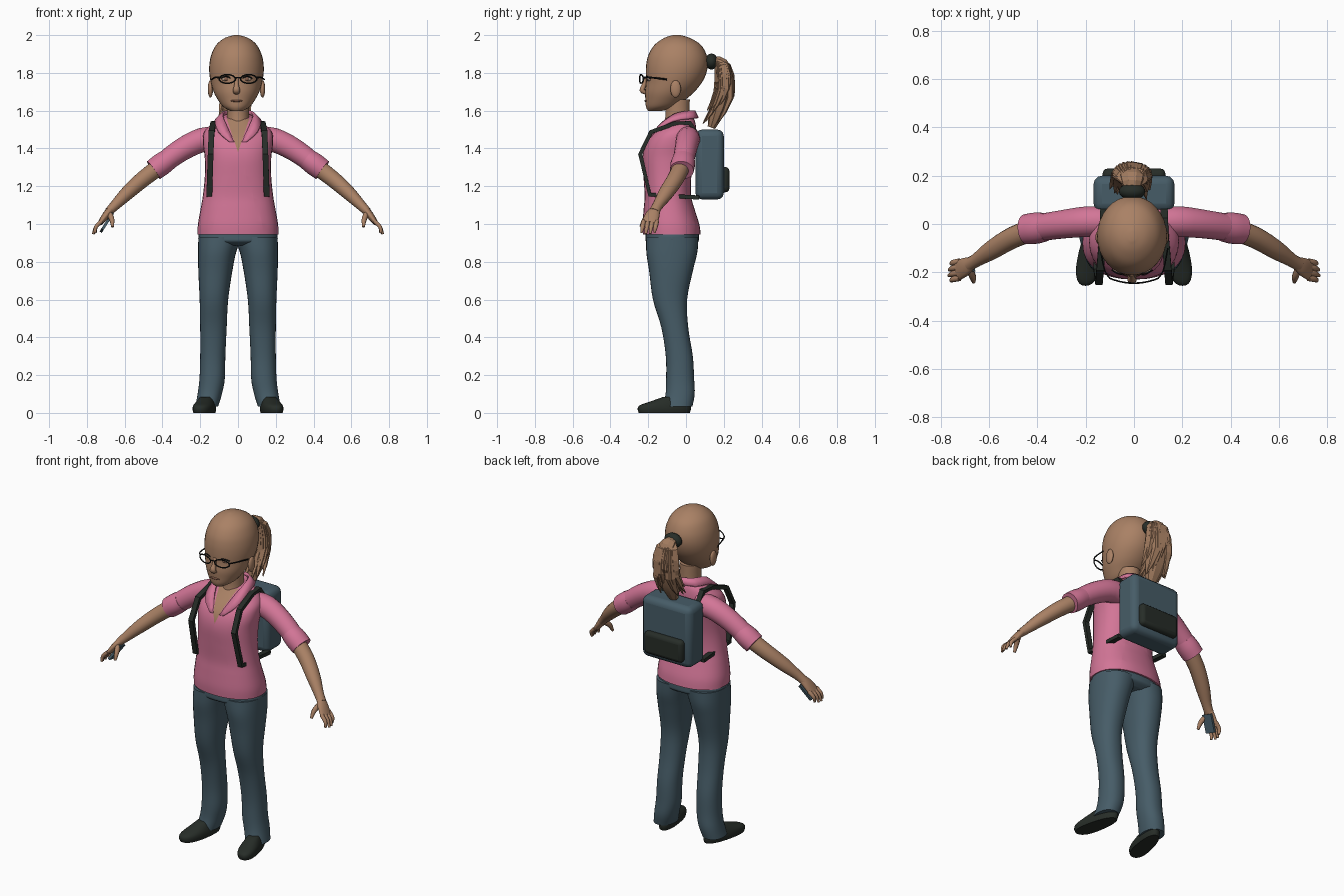
import bpy, bmesh, math, random
from mathutils import Vector

if "Cube" in bpy.data.objects:
    bpy.data.objects.remove(bpy.data.objects["Cube"])
random.seed(4)


def material(name, *rgb):
    m = bpy.data.materials.new(name)
    m.use_nodes = True
    m.diffuse_color = (*rgb, 1)
    m.node_tree.nodes["Principled BSDF"].inputs["Base Color"].default_value = (*rgb, 1)
    return m


SKIN = material("skin", .40, .22, .13)
HAIR = material("hair", .36, .2, .115)
PINK = material("pink shirt", .65, .18, .31)
DENIM = material("blue grey cloth", .062, .108, .137)
DARK = material("dark fabric", .02, .026, .021)
BLACK = material("black frame", .006, .007, .007)
EYE = material("eye tan", .5, .36, .27)
LIP = material("lip brown", .24, .11, .07)


def finish(name, bm, mat, angle=45):
    bmesh.ops.recalc_face_normals(bm, faces=bm.faces)
    mesh = bpy.data.meshes.new(name)
    bm.to_mesh(mesh)
    bm.free()
    mesh.materials.append(mat)
    for p in mesh.polygons:
        p.use_smooth = angle > 0
    if angle > 0:
        mesh.set_sharp_from_angle(angle=math.radians(angle))
    ob = bpy.data.objects.new(name, mesh)
    bpy.context.collection.objects.link(ob)
    return ob


def skin_rings(rings):
    """Join rings of points into a capped tube."""
    bm = bmesh.new()
    vs = [[bm.verts.new(p) for p in ring] for ring in rings]
    n = len(vs[0])
    for a, b in zip(vs, vs[1:]):
        for i in range(n):
            j = (i + 1) % n
            bm.faces.new((a[i], a[j], b[j], b[i]))
    bm.faces.new(vs[0])
    bm.faces.new(vs[-1])
    return bm


def smooth_rows(rows, steps):
    """Catmull-Rom interpolation of table rows."""
    out = []
    for i in range(len(rows) - 1):
        p = [rows[max(0, min(len(rows) - 1, i + k))] for k in (-1, 0, 1, 2)]
        for s in range(steps):
            t = s / steps
            out.append([b + .5 * t * (c - a + t * (2*a - 5*b + 4*c - d + t * (3*(b - c) + d - a)))
                        for a, b, c, d in zip(*p)])
    return out + [list(rows[-1])]


def loft(rows, power=1, tilt=lambda z: 0, steps=4, n=32):
    """Stack of ovals from rows of height, front, back, right and left limits."""
    def signed(v):
        return math.copysign(abs(v) ** power, v)
    rings = []
    for z, f, b, x0, x1 in smooth_rows(rows, steps):
        ring = []
        for i in range(n):
            a = math.tau * i / n
            y = signed(math.sin(a)) * (b - f) / 2
            ring.append(((x0 + x1) / 2 + signed(math.cos(a)) * (x1 - x0) / 2, (f + b) / 2 + y, z + tilt(z) * y))
        rings.append(ring)
    return skin_rings(rings)


def even(rows, cx=0):
    return [(z, f, b, cx - w, cx + w) for z, f, b, w in rows]


def tube(points, sizes, n=12, ref=(0, 1, 0), steps=3, side=1):
    """Swept oval; sizes are half widths along ref and across it."""
    rows = smooth_rows([(*p, *s) for p, s in zip(points, sizes)], steps)
    pos = [Vector((side * r[0], r[1], r[2])) for r in rows]
    rings, k = [], 1 / math.cos(math.pi / n)
    for i, (p, r) in enumerate(zip(pos, rows)):
        d = (pos[min(i + 1, len(pos) - 1)] - pos[max(i - 1, 0)]).normalized()
        u = Vector(ref)
        u = (u - d * u.dot(d)).normalized()
        w = d.cross(u)
        angles = [math.tau * (j + .5) / n for j in range(n)]
        rings.append([p + k * (u * math.cos(a) * r[3] + w * math.sin(a) * r[4]) for a in angles])
    return skin_rings(rings)


def ball(name, loc, size, mat):
    bm = bmesh.new()
    bmesh.ops.create_uvsphere(bm, u_segments=20, v_segments=12, radius=1)
    for v in bm.verts:
        v.co = Vector(loc) + Vector(a * b for a, b in zip(v.co, size))
    return finish(name, bm, mat, 180)


def box(name, loc, size, mat, bevel):
    bm = bmesh.new()
    bmesh.ops.create_cube(bm, size=1)
    for v in bm.verts:
        v.co = Vector(loc) + Vector(a * b for a, b in zip(v.co, size))
    ob = finish(name, bm, mat, 30)
    mod = ob.modifiers.new("round", "BEVEL")
    mod.width, mod.segments = bevel, 3
    return ob


def both(name):
    return (("left_" + name, 1), ("right_" + name, -1))


# Head, neck and face
HX = -.008
head = [(1.598, -.2, -.13, .03), (1.62, -.212, -.05, .07), (1.66, -.215, 0, .1), (1.7, -.217, .045, .121),
        (1.75, -.212, .085, .136), (1.8, -.213, .108, .144), (1.85, -.21, .116, .143), (1.9, -.197, .107, .132),
        (1.95, -.165, .077, .106), (1.985, -.115, .02, .062), (2, -.07, -.03, .012)]
finish("head", loft(even(head, HX)), SKIN, 80)
neck = [(1.46, -.13, .03, .07), (1.56, -.11, .02, .058), (1.66, -.11, .02, .06)]
finish("neck", loft(even(neck)), SKIN)
finish("nose", tube([(HX, -.207, 1.775), (HX, -.222, 1.735), (HX, -.232, 1.708), (HX, -.21, 1.692)],
                    [(.01, .01), (.012, .012), (.014, .019), (.008, .014)], ref=(0, 1, .2)), SKIN, 80)
ball("mouth", (HX, -.212, 1.652), (.032, .008, .006), LIP)
for name, s in both(""):
    ball(name + "ear", (HX + s * .138, -.055, 1.715), (.014, .028, .046), SKIN)
    ball(name + "eye", (s * .055 + HX, -.192, 1.768), (.024, .012, .012), EYE)
    ball(name + "iris", (s * .055 + HX, -.201, 1.768), (.009, .006, .01), LIP)
    finish(name + "eyelid", tube([(s * x + HX, y, z) for x, y, z in
           ((.028, -.205, 1.77), (.055, -.207, 1.782), (.084, -.19, 1.77))], [(.003, .003)] * 3, n=6), BLACK)
    # Glasses
    rim = bmesh.new()
    rings = []
    for i in range(24):
        a, ring = math.tau * i / 24, []
        for j in range(6):
            t = math.tau * j / 6
            r = .004 * math.cos(t)
            x = .057 + (.043 + r) * math.cos(a)
            ring.append(rim.verts.new((s * x, -.245 + x * x * 2 + .004 * math.sin(t), 1.768 + (.023 + r) * math.sin(a))))
        rings.append(ring)
    for i in range(24):
        for j in range(6):
            a, b, k = rings[i - 1], rings[i], (j + 1) % 6
            rim.faces.new((a[j], a[k], b[k], b[j]))
    finish(name + "glasses_rim", rim, BLACK)
    finish(name + "glasses_arm", tube([(.1, -.225, 1.775), (.122, -.19, 1.776), (.14, -.1, 1.765)],
                                      [(.003, .004)] * 3, n=6, ref=(1, 0, 0), side=s), BLACK)
finish("glasses_bridge", tube([(-.016, -.244, 1.772), (0, -.246, 1.776), (.016, -.244, 1.772)],
                              [(.003, .003)] * 3, n=6), BLACK)

# Ponytail: a core, ragged locks and the hair tie
tail = [(HX, .135, 1.86), (HX, .19, 1.845), (HX, .212, 1.76), (HX, .172, 1.62), (HX, .135, 1.51)]
finish("ponytail_core", tube(tail, [(.025, .03), (.035, .05), (.035, .06), (.045, .06), (.02, .03)],
                             n=9, ref=(0, 1, .3)), HAIR, 20)
for i in range(22):
    a = math.tau * i / 22
    cx, cy = math.cos(a), math.sin(a)
    drop = random.uniform(.1, 1)
    z = 1.72 - .2 * drop
    flare = random.uniform(.8, 1.3)
    lean = .195 - .065 * drop
    pts = [(HX, .15, 1.865), (HX + .045 * cx, .195 + .025 * cy, 1.835),
           (HX + .062 * cx, .203 + .04 * cy, (1.8 + z) / 2),
           (HX + .075 * cx * flare, lean + .045 * cy, z)]
    finish("ponytail_lock", tube(pts, [(.012, .012), (.016, .02), (.015, .022), (.002, .002)],
                                 n=5, ref=(.2, 1, .1), steps=2), HAIR, 0)
ball("hair_tie", (HX, .135, 1.86), (.055, .034, .042), DARK)

# Shirt body with the open neck cut in as skin
shirt = [(.945, -.228, .078, .214), (1, -.23, .07, .212), (1.08, -.224, .045, .198), (1.15, -.219, .027, .186),
         (1.25, -.225, .028, .176), (1.35, -.23, .045, .176), (1.42, -.216, .056, .185), (1.48, -.182, .055, .182),
         (1.52, -.15, .05, .15), (1.548, -.125, .04, .105), (1.57, -.105, .035, .075)]
bm = loft(even(shirt), .88, lambda z: max(0, z - 1.45) * 2)
V_LOW, V_SLOPE = 1.38, .34
for s in (1, -1):
    bmesh.ops.bisect_plane(bm, geom=bm.verts[:] + bm.edges[:] + bm.faces[:],
                           plane_co=(0, 0, V_LOW), plane_no=(s, 0, -V_SLOPE))
body = finish("shirt_body", bm, PINK, 60)
body.data.materials.append(SKIN)
for p in body.data.polygons:
    c = p.center
    if c.y < -.05 and c.z > V_LOW and abs(c.x) < V_SLOPE * (c.z - V_LOW):
        p.material_index = 1

# Collar, sleeves, cuffs and arms
inner = [(0, .045, 1.597), (.06, .02, 1.597), (.08, -.06, 1.58), (.062, -.135, 1.525), (.02, -.205, 1.43)]
outer = [(0, .062, 1.56), (.09, .035, 1.56), (.12, -.07, 1.545), (.105, -.165, 1.49), (.045, -.21, 1.435)]
sleeve = [(.1, .01, 1.45), (.19, .01, 1.445), (.3, -.002, 1.392), (.41, -.018, 1.312)]
cuff = [(.365, -.012, 1.345), (.405, -.017, 1.316), (.447, -.022, 1.285)]
arm = [(.4, -.018, 1.315), (.5, -.055, 1.24), (.585, -.105, 1.165), (.65, -.148, 1.1), (.685, -.168, 1.065)]
for name, s in both(""):
    bm = bmesh.new()
    lines = [[bm.verts.new((s * x, y, z)) for x, y, z in smooth_rows(line, 3)] for line in (inner, outer)]
    for i in range(len(lines[0]) - 1):
        bm.faces.new((lines[0][i], lines[0][i + 1], lines[1][i + 1], lines[1][i]))
    collar = finish(name + "collar", bm, PINK)
    mod = collar.modifiers.new("thickness", "SOLIDIFY")
    mod.thickness, mod.offset = .012, 0
    finish(name + "sleeve", tube(sleeve, [(.06, .065), (.063, .064), (.058, .06), (.055, .054)], 20, side=s), PINK, 60)
    finish(name + "cuff", tube(cuff, [(.058, .056), (.064, .06), (.062, .058)], 20, side=s), PINK, 50)
    finish(name + "forearm", tube(arm, [(.046, .045), (.044, .043), (.04, .037), (.028, .027), (.028, .022)],
                                  16, side=s), SKIN, 60)
    palm = [(.675, -.162, 1.075), (.7, -.178, 1.045), (.73, -.192, 1.005)]
    finish(name + "palm", tube(palm, [(.027, .02), (.038, .019), (.042, .013)], 14, side=s), SKIN, 60)
    for i in range(4):
        y = -.224 + .023 * i
        reach = (.0, .01, .008, -.004)[i]
        path = [(.722, y, 1.015), (.752, y - .006, .985), (.757 + reach, y - .012, .952 - reach / 2)]
        finish(name + "finger", tube(path, [(.012, .011), (.011, .01), (.006, .006)], 8, side=s), SKIN, 60)
    thumb = [(.682, -.185, 1.055), (.668, -.218, 1.025), (.664, -.24, .985)]
    finish(name + "thumb", tube(thumb, [(.014, .016), (.013, .013), (.007, .007)], 8, ref=(1, 0, 0), side=s), SKIN, 60)
finish("handheld_device", tube([(.668, -.165, 1.05), (.722, -.197, .965)], [(.032, .007)] * 2, 4,
                               steps=1, side=-1), DENIM, 30)

# Trousers and shoes
hips = [(.975, -.212, .066, .2), (.93, -.215, .068, .21), (.905, -.21, .064, .205), (.885, -.17, .03, .17)]
finish("trouser_hips", loft(even(hips), .88), DENIM, 60)
leg = [(.93, -.21, .066, -.02, .21), (.85, -.21, .06, .01, .211), (.75, -.195, .036, .03, .21),
       (.6, -.175, .006, .052, .203), (.45, -.13, .012, .06, .2), (.3, -.107, .036, .067, .2),
       (.18, -.105, .043, .07, .204), (.1, -.108, .046, .085, .214), (.035, -.122, .034, .105, .226)]
shoe = [(0, -.25, .02, .045), (.02, -.256, .026, .048), (.04, -.245, .025, .046), (.06, -.19, .02, .04),
        (.085, -.12, .01, .03)]
for name, s in both(""):
    bm = loft(leg, .9)
    for v in bm.verts:
        v.co.x *= s
    finish(name + "trouser_leg", bm, DENIM, 60)
    bm = loft(even(shoe), .85)
    for v in bm.verts:
        v.co.x = s * (v.co.x * (1 - v.co.y) + .153 - .19 * v.co.y)
    finish(name + "shoe", bm, DARK, 50)

# Backpack with pocket and straps
box("backpack", (0, .125, 1.315), (.335, .15, .37), DENIM, .035)
box("backpack_pocket", (0, .2, 1.235), (.26, .06, .135), DARK, .022)
strap = [(.125, .07, 1.46), (.125, .02, 1.535), (.13, -.06, 1.532), (.14, -.185, 1.487), (.145, -.242, 1.37),
         (.152, -.192, 1.155), (.158, .07, 1.14)]
for name, s in both("strap"):
    finish(name, tube(strap, [(.015, .011)] * len(strap), 4, ref=(1, 0, 0), steps=1, side=s), DARK, 30)
